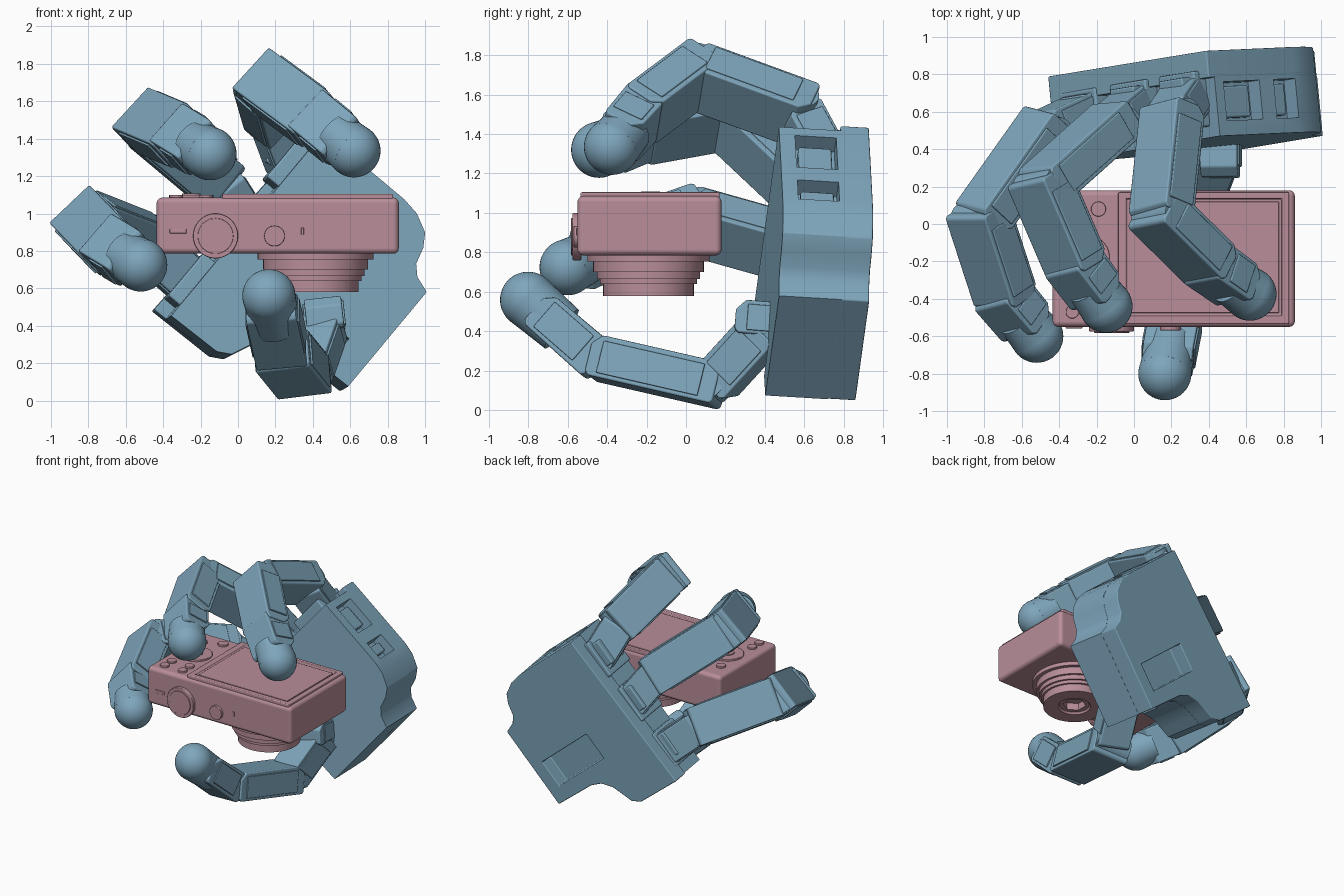
import bpy, bmesh, math
from mathutils import Vector as V, Matrix

if "Cube" in bpy.data.objects:
    bpy.data.objects.remove(bpy.data.objects["Cube"])


def material(name, col):
    m = bpy.data.materials.new(name)
    m.diffuse_color = (*col, 1)
    m.use_nodes = True
    m.node_tree.nodes["Principled BSDF"].inputs["Base Color"].default_value = m.diffuse_color
    return m


BLUE = material("hand_blue", (0.21, 0.38, 0.50))
PINK = material("camera_pink", (0.48, 0.27, 0.32))


def frame(o, x, y, z):
    m = Matrix((x, y, z)).transposed().to_4x4()
    m.translation = o
    return m


def smooth(ob):
    bpy.ops.object.select_all(action='DESELECT')
    bpy.context.view_layer.objects.active = ob
    ob.select_set(True)
    bpy.ops.object.shade_smooth_by_angle(angle=math.radians(35))


def finish(name, bm, mat, M=Matrix(), bevel=0, seg=2):
    bmesh.ops.recalc_face_normals(bm, faces=bm.faces[:])
    me = bpy.data.meshes.new(name)
    bm.to_mesh(me)
    bm.free()
    me.transform(M)
    me.materials.append(mat)
    ob = bpy.data.objects.new(name, me)
    bpy.context.collection.objects.link(ob)
    smooth(ob)
    if bevel:
        b = ob.modifiers.new("bevel", 'BEVEL')
        b.width, b.segments, b.limit_method = bevel, seg, 'ANGLE'
        b.harden_normals = True
    return ob


def prism(name, pts, z0, z1, mat, M=Matrix(), bevel=0, seg=2):
    bm = bmesh.new()
    f = bm.faces.new([bm.verts.new((x, y, z0)) for x, y in pts])
    r = bmesh.ops.extrude_face_region(bm, geom=[f])
    for v in r['geom']:
        if isinstance(v, bmesh.types.BMVert):
            v.co.z = z1
    return finish(name, bm, mat, M, bevel, seg)


def block(name, lo, hi, mat, M=Matrix(), bevel=0.012, seg=2):
    (a, b, c), (d, e, f) = lo, hi
    return prism(name, [(a, b), (d, b), (d, e), (a, e)], c, f, mat, M, bevel, seg)


def rod(name, p, q, r, mat, n=40, r2=None, bevel=0):
    p, q = V(p), V(q)
    bm = bmesh.new()
    bmesh.ops.create_cone(bm, cap_ends=True, segments=n, radius1=r,
                          radius2=r if r2 is None else r2, depth=(q - p).length)
    rot = V((0, 0, 1)).rotation_difference(q - p).to_matrix().to_4x4()
    return finish(name, bm, mat, Matrix.Translation((p + q) / 2) @ rot, bevel)


def cut(ob, cutter):
    cutter.hide_render = True
    bpy.context.view_layer.objects.active = ob
    m = ob.modifiers.new("cut", 'BOOLEAN')
    m.operation, m.object, m.solver = 'DIFFERENCE', cutter, 'EXACT'
    while ob.modifiers[0] != m:
        bpy.ops.object.modifier_move_up(modifier="cut")
    bpy.ops.object.modifier_apply(modifier="cut")
    bpy.data.objects.remove(cutter)
    smooth(ob)


# ---- palm: outline in (across, wrist-ward), thickness along the normal ----
N = V((-0.095, 1, -0.06)).normalized()
S = V((0.64, 0.107, 0.77)).normalized()
G = N.cross(S)
P = frame(V((-0.035, 0.80, -0.01)), S, G, N)
wrist = [(1.385, 0.0), (1.37, 0.10), (1.32, 0.20), (1.25, 0.245),
         (1.16, 0.27), (1.11, 0.32), (1.08, 0.41), (0.42, 0.41), (0.41, 0.05),
         (0.38, -0.04), (0.31, -0.11), (0.22, -0.15), (0.15, -0.18), (0.11, -0.25)]
body = prism("palm_body", wrist + [(0.10, -0.56), (1.385, -0.56)], -0.46, -0.14, BLUE, P, 0.008)
plate = prism("palm_back_plate", wrist + [(0.10, -0.64), (1.385, -0.60)], -0.145, 0, BLUE, P, 0.008)
cut(plate, block("recess_cutter", (0.53, -0.2, -0.11), (0.75, 0.3, 0.1), BLUE, P, 0))
for i, (a, b) in enumerate([(-0.50, -0.25), (-0.15, 0.0)]):
    cut(body, block("pocket_cutter", (1.29, a, -0.38), (1.5, b, -0.17), BLUE, P, 0))
    block("side_servo_%d" % i, (1.2, a + 0.03, -0.36), (1.34, b - 0.04, -0.19), BLUE, P)
cut(body, block("thumb_cutter", (0.3, -0.02, -0.6), (0.62, 0.25, -0.3), BLUE, P, 0))


# ---- finger links ----
def link(name, p, q, w, width=0.315, thick=0.215, e0=0.06, e1=0.02, taper=1.0):
    p, q = V(p), V(q)
    d = (q - p).normalized()
    w = (w - d * d.dot(w)).normalized()
    n = d.cross(w)
    M = frame(p, d, n, -w)
    L, h, c = (q - p).length, thick / 2, 0.05
    k = h * taper
    x0, x1 = -e0, L + e1
    pts = [(x0, h - 0.015), (x0 + 0.015, h), (x1 - 0.02, k), (x1, k - 0.02),
           (x1, c - k), (x1 - c, -k), (x0 + c, -h), (x0, c - h)]
    prism(name, pts, -width / 2 + 0.01, width / 2 - 0.01, BLUE, M, 0.01)
    # side covers
    a, b = 0.02, max(L - 0.06, 0.05)
    for s in (-1, 1):
        z = s * width / 2
        block(name + "_side", (a, -h * 0.75, z - s * 0.03), (b, k * 0.8, z), BLUE, M, 0.005)
    # hinge barrel
    rod(name + "_hinge", p - w * (width / 2 - 0.02), p + w * (width / 2 - 0.02), h * 0.85, BLUE, 32)


def fingertip(name, p, q, w, r=0.142):
    p, q = V(p), V(q)
    d = (q - p).normalized()
    link(name + "_distal", p, q - d * 0.07, w, 0.29, 0.22, 0.07, 0.0, 0.95)
    rod(name + "_tip_sleeve", p + (q - p) * 0.45, q, 0.13, BLUE, 40, r)
    bm = bmesh.new()
    bmesh.ops.create_uvsphere(bm, u_segments=40, v_segments=24, radius=r)
    finish(name + "_tip", bm, BLUE, Matrix.Translation(q))


W = V((0.68, 0.12, 0.72))
fingers = {
    "index_finger": (1.16, [(0.20, 0.56, 1.51), (0.145, 0.04, 1.70), (0.43, -0.24, 1.49), (0.62, -0.375, 1.335)]),
    "middle_finger": (0.75, [(-0.12, 0.53, 1.18), (-0.49, 0.20, 1.49), (-0.30, -0.24, 1.41), (-0.15, -0.44, 1.32)]),
    "little_finger": (0.33, [(-0.48, 0.50, 0.83), (-0.82, 0.02, 0.965), (-0.68, -0.41, 0.82), (-0.52, -0.60, 0.725)]),
}
for name, (s, (p0, k1, j2, tip)) in fingers.items():
    link(name + "_base", P @ V((s, -0.55, -0.20)), p0, W, 0.26, 0.2, 0.02, 0.0)
    link(name + "_proximal", p0, k1, W, e0=0.07, e1=0.0)
    link(name + "_middle", k1, j2, W, e0=0.07, e1=0.0)
    fingertip(name, j2, tip, W)
    # stepped servo housing at the knuckle
    block(name + "_servo", (s - 0.15, -0.64, -0.40), (s + 0.15, -0.52, -0.10), BLUE, P)
    block(name + "_servo_step", (s - 0.08, -0.70, -0.32), (s + 0.12, -0.60, -0.13), BLUE, P)

# ---- thumb ----
TW = V((-1, 0.15, -0.12))
link("thumb_mount", (0.46, 0.50, 0.45), (0.46, 0.25, 0.47), TW, 0.22, 0.17, 0.0, 0.0)
link("thumb_base", (0.44, 0.37, 0.38), (0.36, 0.16, 0.15), TW, 0.26, 0.22, 0.05, 0.03)
link("thumb_proximal", (0.34, 0.12, 0.135), (0.23, -0.47, 0.27), TW, e0=0.06, e1=0.0)
fingertip("thumb", (0.225, -0.49, 0.29), (0.165, -0.80, 0.56), TW)

# ---- camera body, lying screen up with its lens pointing down ----
block("camera_body", (-0.435, -0.55, 0.785), (0.86, 0.18, 1.085), PINK, bevel=0.03, seg=4)
panel = block("screen_panel", (-0.085, -0.535, 1.06), (0.83, 0.17, 1.105), PINK, bevel=0.012)
cut(panel, block("screen_cutter", (-0.04, -0.49, 1.09), (0.79, 0.135, 1.2), PINK, bevel=0))
block("screen_glass", (-0.025, -0.475, 1.05), (0.775, 0.12, 1.097), PINK, bevel=0.004)

# back buttons and control ring
for i, (x, y, r) in enumerate([(-0.19, 0.08, 0.04), (-0.33, 0.02, 0.035), (-0.17, -0.38, 0.035),
                               (-0.33, -0.38, 0.035), (-0.17, -0.47, 0.035), (-0.33, -0.47, 0.035)]):
    rod("back_button_%d" % i, (x, y, 1.07), (x, y, 1.1), r, PINK, 24, bevel=0.004)
rod("control_ring", (-0.25, -0.18, 1.07), (-0.25, -0.18, 1.1), 0.12, PINK, 40, bevel=0.006)
rod("control_centre", (-0.25, -0.18, 1.07), (-0.25, -0.18, 1.108), 0.05, PINK, 32, bevel=0.004)

# controls on the edge that faces the viewer
rod("mode_dial", (-0.12, -0.53, 0.88), (-0.12, -0.575, 0.88), 0.12, PINK, 48, bevel=0.006)
rod("mode_dial_cap", (-0.12, -0.53, 0.88), (-0.12, -0.582, 0.88), 0.095, PINK, 48, bevel=0.004)
rod("shutter_button", (0.195, -0.53, 0.88), (0.195, -0.57, 0.88), 0.055, PINK, 32, bevel=0.005)
block("power_switch", (-0.365, -0.558, 0.893), (-0.275, -0.53, 0.918), PINK, bevel=0.004)
block("indicator", (0.338, -0.556, 0.885), (0.352, -0.53, 0.925), PINK, bevel=0.003)

# lens: stepped rings turned about the vertical axis, with a shuttered front
prof = [(0.31, 0.80), (0.31, 0.755), (0.28, 0.755), (0.28, 0.70), (0.262, 0.70), (0.262, 0.665),
        (0.246, 0.665), (0.246, 0.64), (0.23, 0.64), (0.23, 0.58), (0.12, 0.58), (0.11, 0.595)]
bm = bmesh.new()
vs = [bm.verts.new((r, 0, z)) for r, z in prof]
es = [bm.edges.new(e) for e in zip(vs, vs[1:])]
bmesh.ops.spin(bm, geom=vs + es, cent=(0, 0, 0), axis=(0, 0, 1), angle=2 * math.pi, steps=56)
bmesh.ops.remove_doubles(bm, verts=bm.verts[:], dist=1e-4)
bmesh.ops.holes_fill(bm, edges=[e for e in bm.edges if e.is_boundary], sides=0)
lens = finish("lens_barrel", bm, PINK, Matrix.Translation((0.415, -0.19, 0)))
cut(lens, rod("aperture_cutter", (0.415, -0.19, 0.5), (0.415, -0.19, 0.65), 0.085, PINK, 6))
